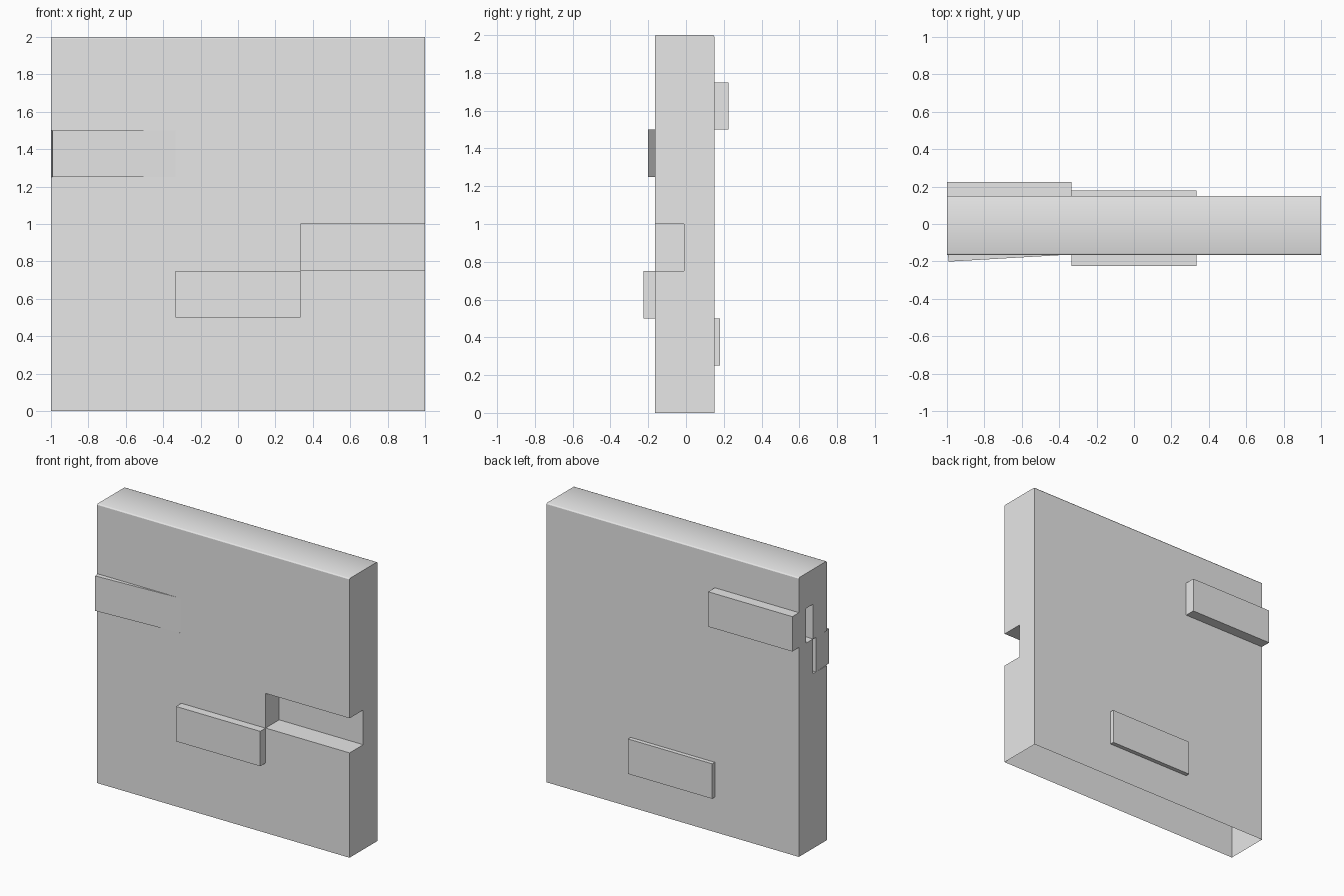
import bpy, bmesh, math
from mathutils import Matrix

if "Cube" in bpy.data.objects:
    bpy.data.objects.remove(bpy.data.objects["Cube"], do_unlink=True)

# Single plain stone grey
stone = bpy.data.materials.new("stone_grey")
stone.use_nodes = True
stone.diffuse_color = (0.8, 0.8, 0.8, 1)
stone.node_tree.nodes["Principled BSDF"].inputs["Base Color"].default_value = (0.8, 0.8, 0.8, 1)

FRONT, BACK, MID = -0.165, 0.15, -0.01
LENGTH, HEIGHT, DEPTH = 2 / 3, 0.25, 0.157


def box(name, lo, hi, turn=0):
    """Box between two corners, turned about its own upright axis."""
    size = [b - a for a, b in zip(lo, hi)]
    mid = [(a + b) / 2 for a, b in zip(lo, hi)]
    bm = bmesh.new()
    bmesh.ops.create_cube(bm, size=1)
    bm.transform(Matrix.Diagonal((*size, 1)))
    bm.transform(Matrix.Translation(mid) @ Matrix.Rotation(turn, 4, 'Z'))
    mesh = bpy.data.meshes.new(name)
    bm.to_mesh(mesh)
    bm.free()
    mesh.materials.append(stone)
    obj = bpy.data.objects.new(name, mesh)
    bpy.context.collection.objects.link(obj)
    return obj


def pocket(x, z, front):
    """Cut one brick-sized recess into the wall."""
    gap = 0.001
    x0 = -1.1 if x < -0.9 else x + gap
    x1 = 1.1 if x > 0.3 else x + LENGTH - gap
    y0, y1 = (-0.4, MID - gap) if front else (MID + gap, 0.4)
    cutter = box("pocket_cutter", (x0, y0, z + gap), (x1, y1, z + HEIGHT - gap))
    cutter.hide_render = True
    mod = wall.modifiers.new("pocket", 'BOOLEAN')
    mod.operation, mod.solver, mod.object = 'DIFFERENCE', 'EXACT', cutter
    bpy.context.view_layer.objects.active = wall
    bpy.ops.object.modifier_apply(modifier=mod.name)
    bpy.data.objects.remove(cutter, do_unlink=True)


# Wall slab, with softened long edges on top
wall = box("wall", (-1, FRONT, 0), (1, BACK, 2))
bm = bmesh.new()
bm.from_mesh(wall.data)
rims = [e for e in bm.edges if all(v.co.z > 1.99 for v in e.verts)
        and abs(e.verts[0].co.x - e.verts[1].co.x) > 1]
bmesh.ops.bevel(bm, geom=rims, offset=0.008, segments=2, profile=0.5, affect='EDGES')
bm.to_mesh(wall.data)
bm.free()

# Recesses: one empty, four holding loose bricks
third = 1 / 3
pocket(third, 0.75, True)
pocket(-third, 0.5, True)
pocket(-1, 1.25, True)
pocket(-1, 1.5, False)
pocket(-third, 0.25, False)

# Open underside, smooth only over the top
bm = bmesh.new()
bm.from_mesh(wall.data)
bm.normal_update()
under = [f for f in bm.faces if f.normal.z < -0.9 and f.calc_center_median().z < 0.01]
bmesh.ops.delete(bm, geom=under, context='FACES')
for f in bm.faces:
    f.smooth = f.normal.z > 0.1 and f.calc_center_median().z > 1.9
bm.to_mesh(wall.data)
bm.free()

# Loose bricks: name, left edge, front face, bottom, turn
bricks = [
    ("front_brick", -third, -0.225, 0.5, 0),
    ("turned_brick", -0.997, -0.182, 1.25, math.radians(3.3)),
    ("back_upper_brick", -1, 0.225 - DEPTH, 1.5, 0),
    ("back_lower_brick", -third, 0.18 - DEPTH, 0.25, 0),
]
for name, x, y, z, turn in bricks:
    box(name, (x, y, z), (x + LENGTH, y + DEPTH, z + HEIGHT), turn)
